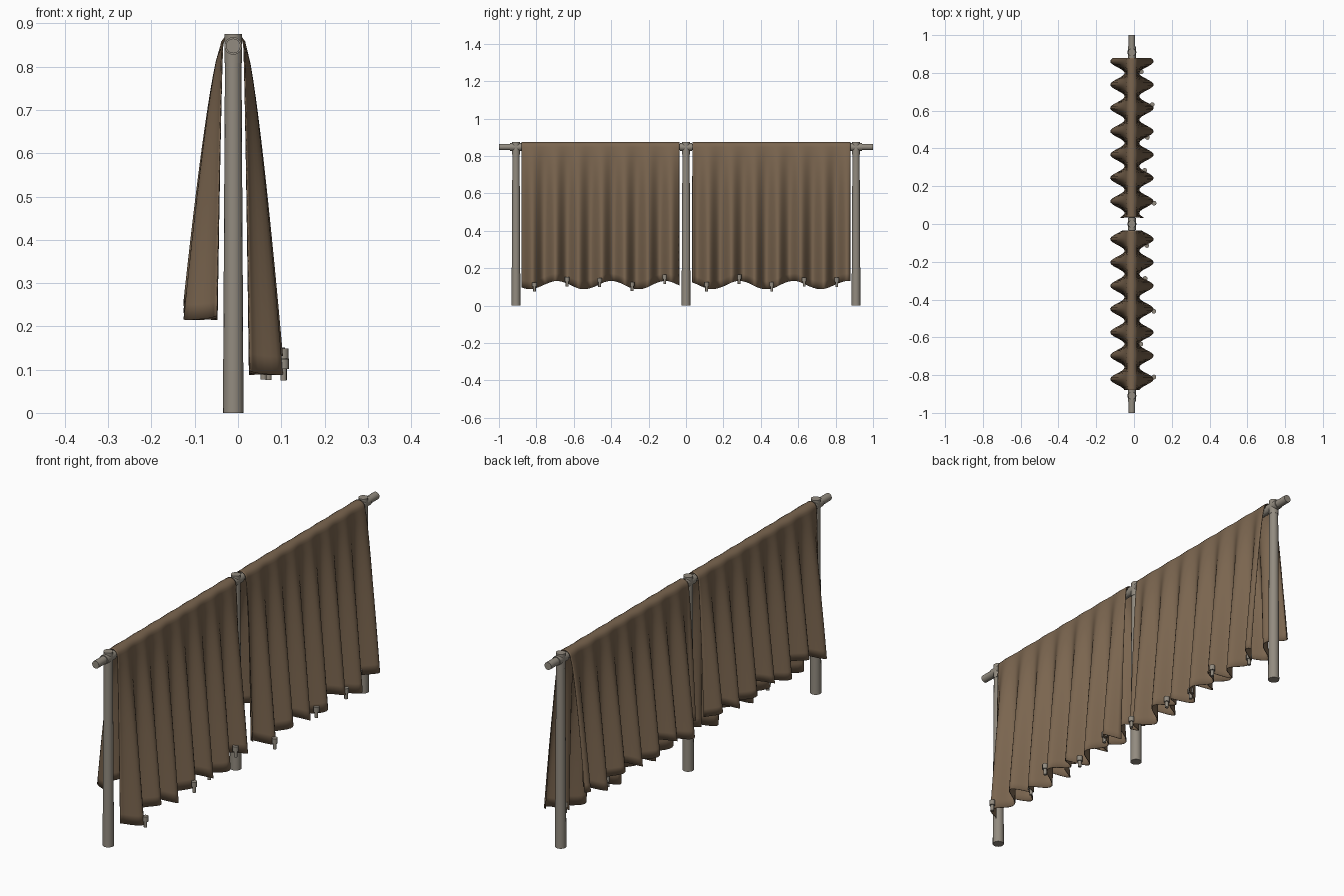
import bpy, math

cube = bpy.data.objects.get("Cube")
if cube:
    bpy.data.objects.remove(cube, do_unlink=True)

CX = -0.011          # centre line of posts and rail
RAIL_Z = 0.848
PLEAT = 0.1235
WAVE = 0.29


def material(name, rgb):
    m = bpy.data.materials.new(name)
    m.use_nodes = True
    m.diffuse_color = (*rgb, 1)
    bsdf = m.node_tree.nodes["Principled BSDF"]
    bsdf.inputs["Base Color"].default_value = (*rgb, 1)
    bsdf.inputs["Roughness"].default_value = 0.8
    return m


CLOTH = material("brown cloth", (0.195, 0.130, 0.078))
METAL = material("weathered grey", (0.29, 0.26, 0.215))


def finish(ob, name, mat, angle=40):
    ob.name = name
    ob.data.materials.append(mat)
    bpy.ops.object.select_all(action='DESELECT')
    ob.select_set(True)
    bpy.context.view_layer.objects.active = ob
    bpy.ops.object.shade_smooth_by_angle(angle=math.radians(angle))
    return ob


def rod(name, loc, r1, r2, length, along_y=False, sides=16):
    rot = (math.pi / 2, 0, 0) if along_y else (0, 0, 0)
    bpy.ops.mesh.primitive_cone_add(vertices=sides, radius1=r1, radius2=r2,
                                    depth=length, location=loc, rotation=rot)
    return finish(bpy.context.object, name, METAL)


# Frame: rail, tapered posts and tee fittings
rod("rail", (CX, 0, RAIL_Z), 0.017, 0.017, 2.0, True)
for label, y in (("front", -0.909), ("middle", 0), ("back", 0.909)):
    rod(label + "_post", (CX, y, 0.42), 0.0238, 0.019, 0.84)
    rod(label + "_fitting", (CX, y, 0.842), 0.0205, 0.0205, 0.066)
    rod(label + "_fitting_sleeve", (CX, y, RAIL_Z), 0.0205, 0.0205, 0.064, True)


def hem_z(y, low, wave_min):
    return low + 0.022 * (1 - math.cos(math.tau * (y - wave_min) / WAVE))


def offset(y, t, peak):
    """Distance of the cloth from the centre line, t = 0 at rail, 1 at hem."""
    swing = 0.002 + 0.036 * t ** 0.75
    return 0.028 + 0.049 * t ** 0.75 + swing * math.cos(math.tau * (y - peak) / PLEAT)


# Cloth panels draped over the rail
def panel(name, y0, y1, peak, wave_min):
    cols, rows, arc = 98, 18, 8
    verts = []
    for i in range(cols + 1):
        y = y0 + (y1 - y0) * i / cols
        strip = []
        for side, low in ((1, 0.088), (-1, 0.215)):
            hem = hem_z(y, low, wave_min)
            leg = []
            for k in range(rows + 1):
                t = 1 - k / rows
                z = RAIL_Z + (hem - RAIL_Z) * t
                leg.append((CX + side * offset(y, t, peak), y, z))
            strip.append(leg)
        right, left = strip
        reach = offset(y, 0, peak)
        top = [(CX + reach * math.cos(math.pi * a / arc), y,
                RAIL_Z + 0.027 * math.sin(math.pi * a / arc)) for a in range(1, arc)]
        verts += right + top + left[::-1]
    n = len(verts) // (cols + 1)
    faces = [(i * n + j, i * n + j + 1, (i + 1) * n + j + 1, (i + 1) * n + j)
             for i in range(cols) for j in range(n - 1)]
    # outward-facing winding
    faces = [f[::-1] for f in faces]
    me = bpy.data.meshes.new(name)
    me.from_pydata(verts, [], faces)
    ob = bpy.data.objects.new(name, me)
    bpy.context.collection.objects.link(ob)
    finish(ob, name, CLOTH, 60)
    solid = ob.modifiers.new("thickness", 'SOLIDIFY')
    solid.thickness = 0.003
    solid.offset = -1


# Panels with a row of small hem weights on the longer side
for label, y0, y1, peak, wave_min, first in (
        ("front", -0.88, -0.035, -0.08, -0.255, -0.81),
        ("back", 0.035, 0.88, 0.12, 0.14, 0.11)):
    panel(label + "_cloth", y0, y1, peak, wave_min)
    for k in range(5):
        y = first + 0.174 * k
        x = CX + offset(y, 0.97, peak) + 0.009
        z = hem_z(y, 0.088, wave_min) + 0.022
        rod(f"{label}_weight_head_{k + 1}", (x, y, z), 0.0125, 0.0125, 0.023, sides=10)
        rod(f"{label}_weight_stem_{k + 1}", (x, y, z - 0.024), 0.0075, 0.0075, 0.028, sides=10)
